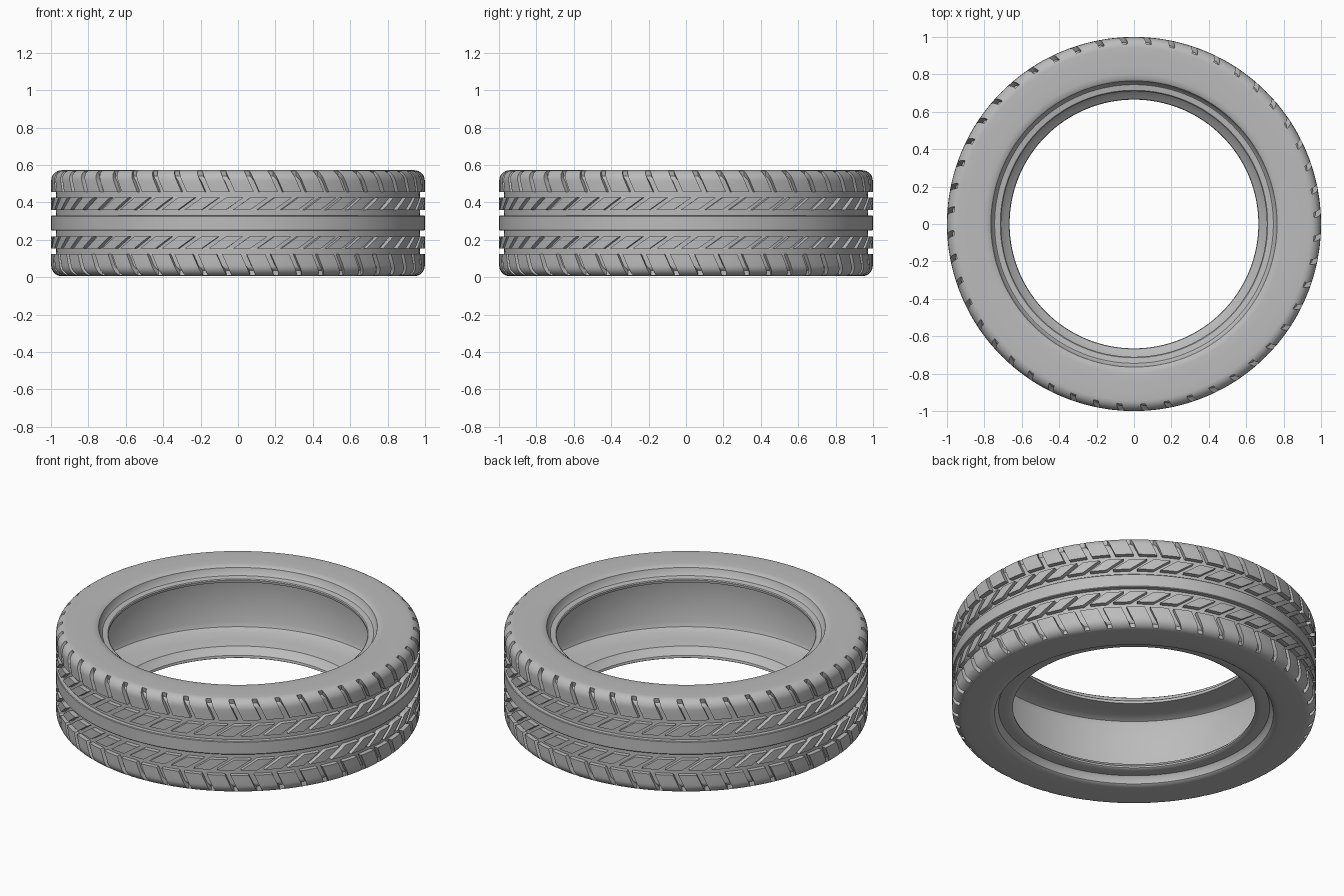
import bpy, bmesh, math

cube = bpy.data.objects.get("Cube")
if cube:
    bpy.data.objects.remove(cube)

PITCHES = 48            # tread blocks around the tyre
MID = 0.289             # height of the tyre's centre plane
FLOOR = 0.973           # radius at the bottom of the tread grooves
STEP = 2 * math.pi / PITCHES

rubber = bpy.data.materials.new("grey rubber")
rubber.use_nodes = True
grey = (0.5, 0.5, 0.5, 1)
rubber.diffuse_color = grey
rubber.node_tree.nodes["Principled BSDF"].inputs["Base Color"].default_value = grey


# A row is (radius, height, slot radius, slot height, skew angle, slot width)
def plain(r, h, skew=0.0, width=0.03):
    return (r, h, r, h, skew, width)


def half_tread():
    """Rows from the centre rib out to the edge of the sidewall."""
    rows = [plain(1, 0.036), plain(0.997, 0.040), plain(FLOOR, 0.040)]
    # slanted slots across the narrow rib
    lo, hi = 0.071, 0.136
    for i in range(5):
        h = lo + (hi - lo) * i / 4
        skew = 1.45 * (h - (lo + hi) / 2)
        if i == 0:
            rows.append(plain(FLOOR, h, skew, 0.038))
        rows.append((1, h, FLOOR, h, skew, 0.038))
        if i == 4:
            rows.append(plain(FLOOR, h, skew, 0.038))
    # shoulder with slots that run over the rounded corner
    def lean(h):
        return 0.10 - 0.45 * (h - 0.166)
    rows.append(plain(FLOOR, 0.166, lean(0.166)))
    rows.append((0.999, 0.166, FLOOR, 0.166, lean(0.166), 0.03))
    rows.append((0.999, 0.20, FLOOR, 0.20, lean(0.20), 0.03))
    cr, ch, rad = 0.943, 0.227, 0.056
    for i in range(9):
        a = math.radians(90 * i / 8)
        c, s = math.cos(a), math.sin(a)
        depth = 0.026 if i < 6 else 0
        h = ch + rad * s
        rows.append((cr + rad * c, h, cr + (rad - depth) * c,
                     ch + (rad - depth) * s, lean(h), 0.03))
    # sidewall and the step down to the bead
    rows += [plain(0.90, 0.283, 0.035), plain(0.85, 0.283, 0.02),
             plain(0.80, 0.282, 0.01), plain(0.775, 0.279),
             plain(0.765, 0.272), plain(0.757, 0.245), plain(0.745, 0.232)]
    return rows


def flipped(rows):
    """Turn the half tread upside down by half a turn."""
    return [(r, -h, sr, -sh, -k, w) for r, h, sr, sh, k, w in reversed(rows)]


upper = half_tread()
# upper bead, hollow inside, lower bead
inside = [(0.715, 0.227), (0.71, 0.222), (0.712, 0.207), (0.80, 0.210),
          (0.86, 0.208), (0.89, 0.195), (0.90, 0.170),
          (0.90, -0.120), (0.89, -0.145), (0.86, -0.160), (0.78, -0.167),
          (0.71, -0.178), (0.70, -0.190), (0.668, -0.215),
          (0.665, -0.228), (0.672, -0.233), (0.70, -0.235)]
rows = upper + [plain(*p) for p in inside] + flipped(upper)


def columns(width):
    """Angles across one pitch, and whether each lies in the slot."""
    w = width / 2
    gap = (STEP - width) / 3
    return [(-w, False), (-w, True), (w, True), (w, False),
            (w + gap, False), (w + 2 * gap, False)]


bm = bmesh.new()
grid = []
for r, h, sr, sh, skew, width in rows:
    ring = []
    for n in range(PITCHES):
        for angle, in_slot in columns(width):
            a = n * STEP + angle + skew - math.pi / 2
            rr, hh = (sr, sh) if in_slot else (r, h)
            ring.append(bm.verts.new((rr * math.cos(a), rr * math.sin(a), hh + MID)))
    grid.append(ring)

count = len(grid[0])
for i, ring in enumerate(grid):
    above = grid[(i + 1) % len(grid)]
    for j in range(count):
        k = (j + 1) % count
        bm.faces.new((ring[j], ring[k], above[k], above[j]))

# merge the slot columns wherever there is no slot
bmesh.ops.remove_doubles(bm, verts=bm.verts[:], dist=0.00005)
bmesh.ops.recalc_face_normals(bm, faces=bm.faces[:])

mesh = bpy.data.meshes.new("tyre")
bm.to_mesh(mesh)
bm.free()
mesh.materials.append(rubber)
tyre = bpy.data.objects.new("tyre", mesh)
bpy.context.collection.objects.link(tyre)

bpy.ops.object.select_all(action='DESELECT')
tyre.select_set(True)
bpy.context.view_layer.objects.active = tyre
bpy.ops.object.shade_smooth_by_angle(angle=math.radians(35))
